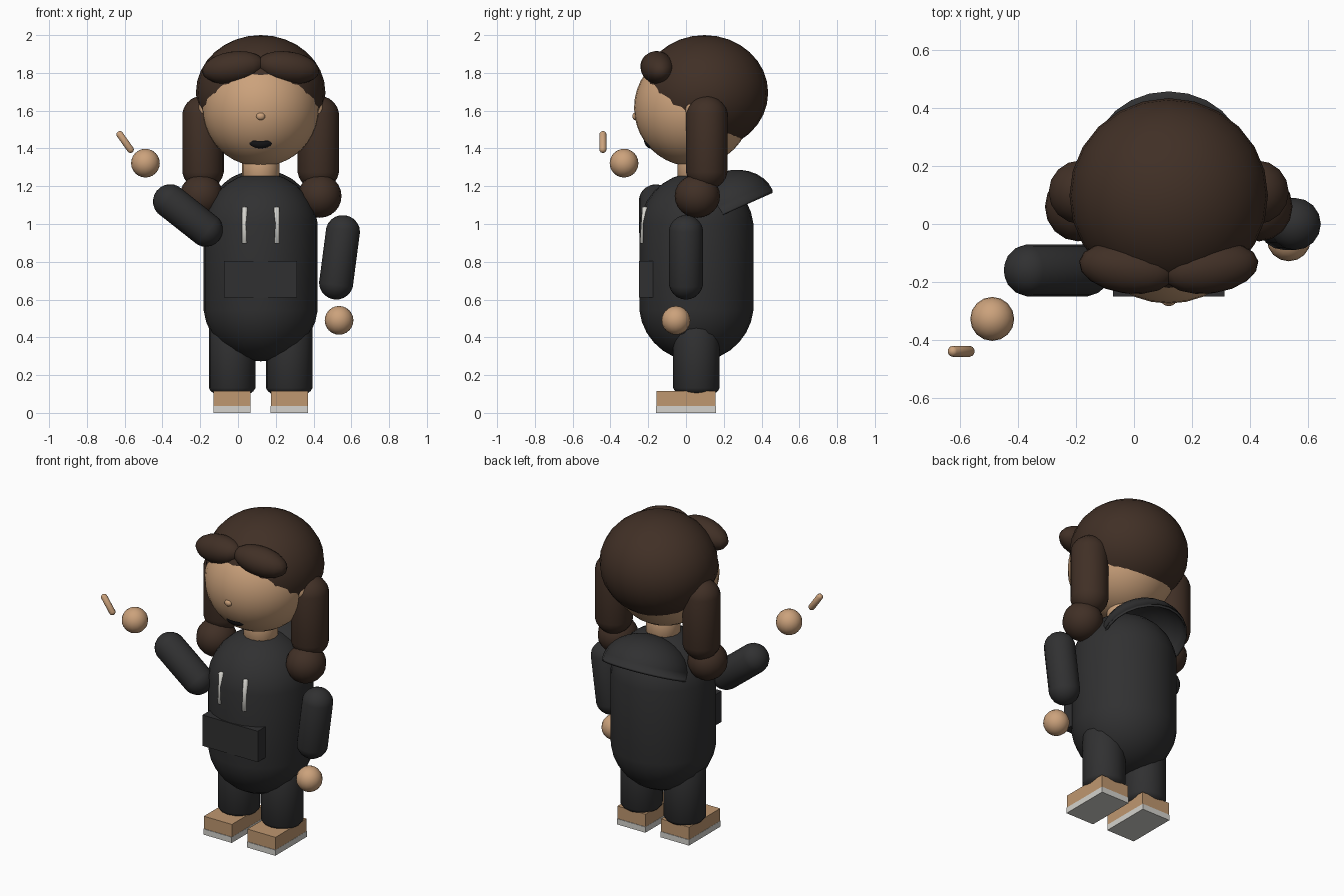
import bpy, bmesh, math
from mathutils import Vector, Matrix

if "Cube" in bpy.data.objects:
    bpy.data.objects.remove(bpy.data.objects["Cube"])

CX, CY = 0.12, 0.055   # body axis


def material(name, rgb):
    m = bpy.data.materials.new(name)
    m.diffuse_color = (*rgb, 1)
    m.use_nodes = True
    m.node_tree.nodes["Principled BSDF"].inputs["Base Color"].default_value = m.diffuse_color
    return m


SKIN = material("skin", (0.60, 0.36, 0.20))
HAIR = material("brown_hair", (0.052, 0.029, 0.019))
CLOTH = material("charcoal_cloth", (0.030, 0.030, 0.031))
BOOT = material("tan_leather", (0.52, 0.31, 0.16))
PALE = material("pale_rubber", (0.66, 0.65, 0.61))
DARK = material("mouth_black", (0.012, 0.012, 0.014))


def finish(name, bm, mat, smooth=True):
    bmesh.ops.recalc_face_normals(bm, faces=bm.faces)
    for f in bm.faces:
        f.smooth = smooth
    mesh = bpy.data.meshes.new(name)
    bm.to_mesh(mesh)
    bm.free()
    mesh.materials.append(mat)
    ob = bpy.data.objects.new(name, mesh)
    bpy.context.collection.objects.link(ob)
    return ob


def ellipsoid(name, loc, radii, mat, rot=Matrix(), u=24, v=16, keep=None):
    """Scaled sphere; keep=+1/-1 leaves only the upper/lower half."""
    bm = bmesh.new()
    bmesh.ops.create_uvsphere(bm, u_segments=u, v_segments=v, radius=1)
    if keep:
        geom = bm.verts[:] + bm.edges[:] + bm.faces[:]
        bmesh.ops.bisect_plane(bm, geom=geom, plane_co=(0, 0, 0), plane_no=(0, 0, keep),
                               clear_inner=True)
    m = Matrix.Translation(loc) @ rot.to_4x4() @ Matrix.Diagonal((*radii, 1))
    bm.transform(m)
    return finish(name, bm, mat)


def capsule(name, a, b, r, mat, cap=None, u=16, v=11):
    """Rounded cylinder between end centres a and b; cap is the end height."""
    a, b = Vector(a), Vector(b)
    axis = b - a
    cap = cap or r
    grow = 1 / math.cos(math.pi / v / 2)
    bm = bmesh.new()
    bmesh.ops.create_uvsphere(bm, u_segments=u, v_segments=v, radius=1)
    for p in bm.verts:
        up = p.co.z > 0
        p.co = Vector((p.co.x * r * grow, p.co.y * r * grow,
                       p.co.z * cap + (axis.length if up else 0)))
    rot = Vector((0, 0, 1)).rotation_difference(axis).to_matrix().to_4x4()
    bm.transform(Matrix.Translation(a) @ rot)
    return finish(name, bm, mat)


def box(name, lo, hi, mat):
    lo, hi = Vector(lo), Vector(hi)
    bm = bmesh.new()
    bmesh.ops.create_cube(bm, size=1)
    bm.transform(Matrix.Translation((lo + hi) / 2) @ Matrix.Diagonal((*(hi - lo), 1)))
    return finish(name, bm, mat, smooth=False)


# Head, nose, smile and neck
ellipsoid("head", (CX, 0.035, 1.615), (0.31, 0.31, 0.31), SKIN, u=32, v=20)
ellipsoid("nose", (CX, -0.268, 1.57), (0.024, 0.016, 0.02), SKIN, u=12, v=8)
ellipsoid("mouth", (CX, -0.193, 1.445), (0.072, 0.03, 0.045), DARK,
          Matrix.Rotation(0.15, 3, 'X'), keep=-1)
capsule("neck", (CX, CY, 1.2), (CX, CY, 1.4), 0.10, SKIN, cap=0.02)

# Hair cap
ellipsoid("hair_cap", (CX, 0.098, 1.695), (0.343, 0.337, 0.305), HAIR)

# Mirrored head parts, legs and boots
for side, tag in ((-1, "left"), (1, "right")):
    def X(d):
        return CX + side * d
    tilt = Matrix.Rotation(side * math.radians(8), 3, 'Y') @ \
        Matrix.Rotation(side * math.radians(8), 3, 'Z')
    ellipsoid(f"{tag}_fringe", (X(0.145), -0.152, 1.828), (0.168, 0.088, 0.085), HAIR, tilt,
              u=16, v=12)
    ellipsoid(f"{tag}_ear", (X(0.30), 0.03, 1.61), (0.032, 0.035, 0.05), SKIN, u=12, v=8)
    capsule(f"{tag}_pigtail", (X(0.305), 0.11, 1.29), (X(0.305), 0.11, 1.57), 0.11, HAIR)
    ellipsoid(f"{tag}_pigtail_end", (X(0.313), 0.06, 1.148), (0.115, 0.12, 0.115), HAIR,
              u=16, v=12)
    capsule(f"{tag}_leg", (X(0.151), CY, 0.14), (X(0.151), CY, 0.46), 0.123, CLOTH, cap=0.06)
    box(f"{tag}_boot", (X(0.152) - 0.098, -0.155, 0.035), (X(0.152) + 0.098, 0.155, 0.115), BOOT)
    box(f"{tag}_sole", (X(0.152) - 0.099, -0.158, 0), (X(0.152) + 0.099, 0.158, 0.036), PALE)
    # Hood drawstrings
    capsule(f"{tag}_drawstring", (X(0.085), -0.229, 0.902), (X(0.085), -0.217, 1.085), 0.015,
            PALE, cap=0.007, u=10, v=5)

# Hooded top: body, front pocket and open hood
capsule("torso", (CX, CY, 0.575), (CX, CY, 0.97), 0.302, CLOTH, u=24, v=15)
box("front_pocket", (-0.073, -0.25, 0.61), (0.313, -0.165, 0.805), CLOTH)
hood = ellipsoid("hood", (CX, 0.23, 1.078), (0.26, 0.25, 0.20), CLOTH,
                 Matrix.Rotation(math.radians(24), 3, 'X'), keep=1)
shell = hood.modifiers.new("thickness", 'SOLIDIFY')
shell.thickness = 0.015
shell.offset = -1

# Raised left arm with hand and finger
capsule("left_sleeve", (-0.17, -0.16, 0.97), (-0.36, -0.16, 1.12), 0.09, CLOTH)
ellipsoid("left_hand", (-0.49, -0.328, 1.322), (0.076,) * 3, SKIN, u=16, v=12)
capsule("left_finger", (-0.57, -0.44, 1.395), (-0.625, -0.44, 1.473), 0.019, SKIN, u=10, v=7)

# Lowered right arm with hand
capsule("right_sleeve", (0.52, 0.0, 0.69), (0.555, 0.0, 0.957), 0.09, CLOTH)
ellipsoid("right_hand", (0.535, -0.053, 0.49), (0.076,) * 3, SKIN, u=16, v=12)
